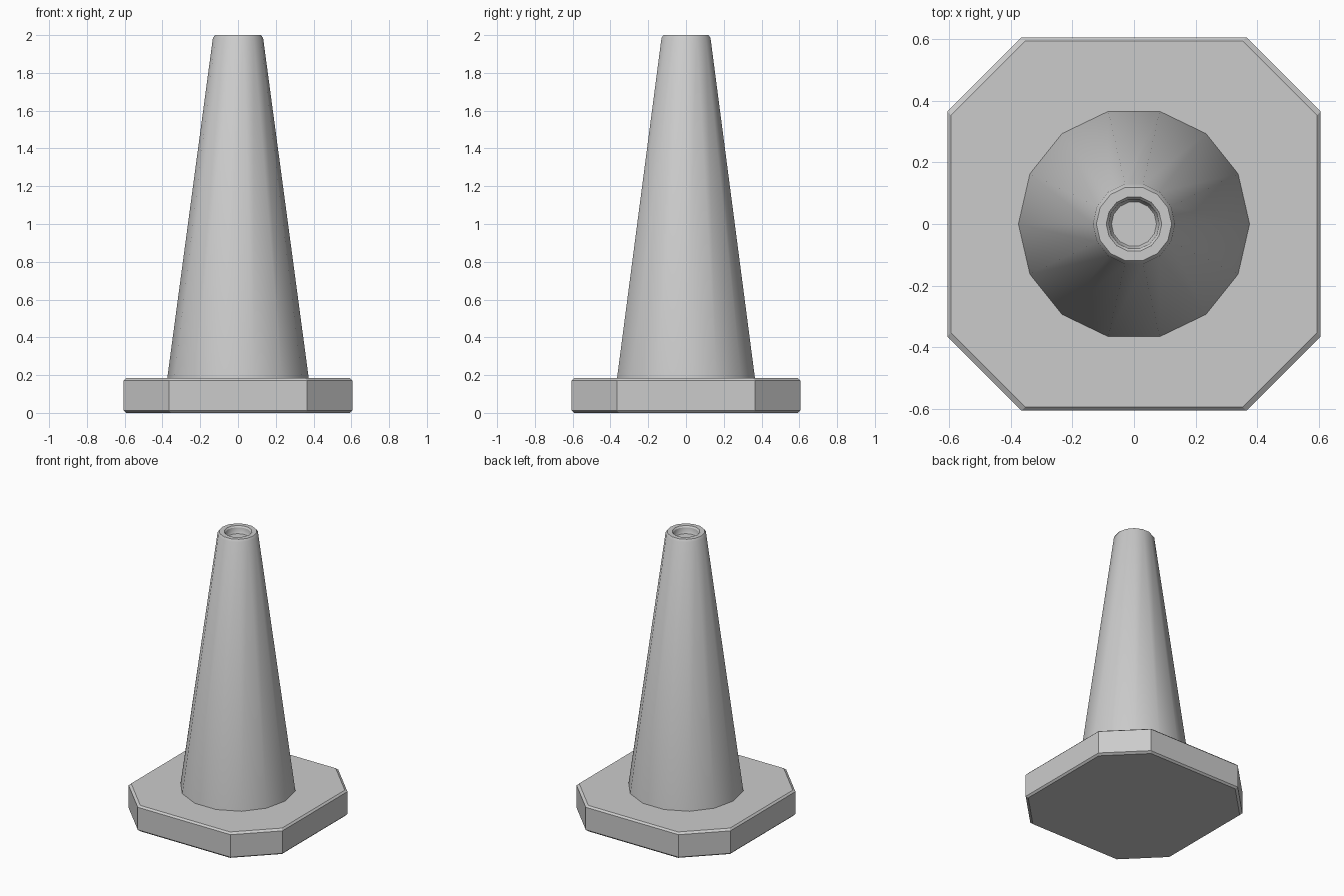
import bpy, bmesh, math

cube = bpy.data.objects.get("Cube")
if cube:
    bpy.data.objects.remove(cube, do_unlink=True)

grey = bpy.data.materials.new("plain_grey")
grey.use_nodes = True
colour = (0.6, 0.6, 0.6, 1)
grey.diffuse_color = colour
grey.node_tree.nodes["Principled BSDF"].inputs["Base Color"].default_value = colour


def loft(name, rings, smooth):
    """Skin a stack of matching closed rings and cap both ends."""
    bm = bmesh.new()
    loops = [[bm.verts.new(p) for p in ring] for ring in rings]
    n = len(loops[0])
    for low, high in zip(loops, loops[1:]):
        for i in range(n):
            j = (i + 1) % n
            bm.faces.new((low[i], low[j], high[j], high[i]))
    bm.faces.new(loops[0][::-1])
    bm.faces.new(loops[-1])
    mesh = bpy.data.meshes.new(name)
    bm.to_mesh(mesh)
    bm.free()
    mesh.materials.append(grey)
    obj = bpy.data.objects.new(name, mesh)
    bpy.context.collection.objects.link(obj)
    if smooth:
        bpy.ops.object.select_all(action="DESELECT")
        obj.select_set(True)
        bpy.context.view_layer.objects.active = obj
        bpy.ops.object.shade_smooth_by_angle(angle=math.radians(30))
    return obj


def octagon(half, z):
    """Square ring with cut corners."""
    c = half - 0.24
    return [(half, -c, z), (half, c, z), (c, half, z), (-c, half, z),
            (-half, c, z), (-half, -c, z), (-c, -half, z), (c, -half, z)]


def circle(radius, z, sides=14):
    return [(radius * math.cos(math.tau * i / sides),
             radius * math.sin(math.tau * i / sides), z) for i in range(sides)]


# Base slab with chamfered top and bottom edges
loft("base", [octagon(0.593, 0), octagon(0.605, 0.012),
              octagon(0.605, 0.172), octagon(0.593, 0.184)], False)

# Tapered body with a chamfered rim and a recessed opening
profile = [(0.375, 0.18), (0.133, 1.985), (0.122, 2.0),
           (0.09, 2.0), (0.082, 1.99), (0.079, 1.96), (0.073, 1.95)]
loft("cone_body", [circle(r, z) for r, z in profile], True)
